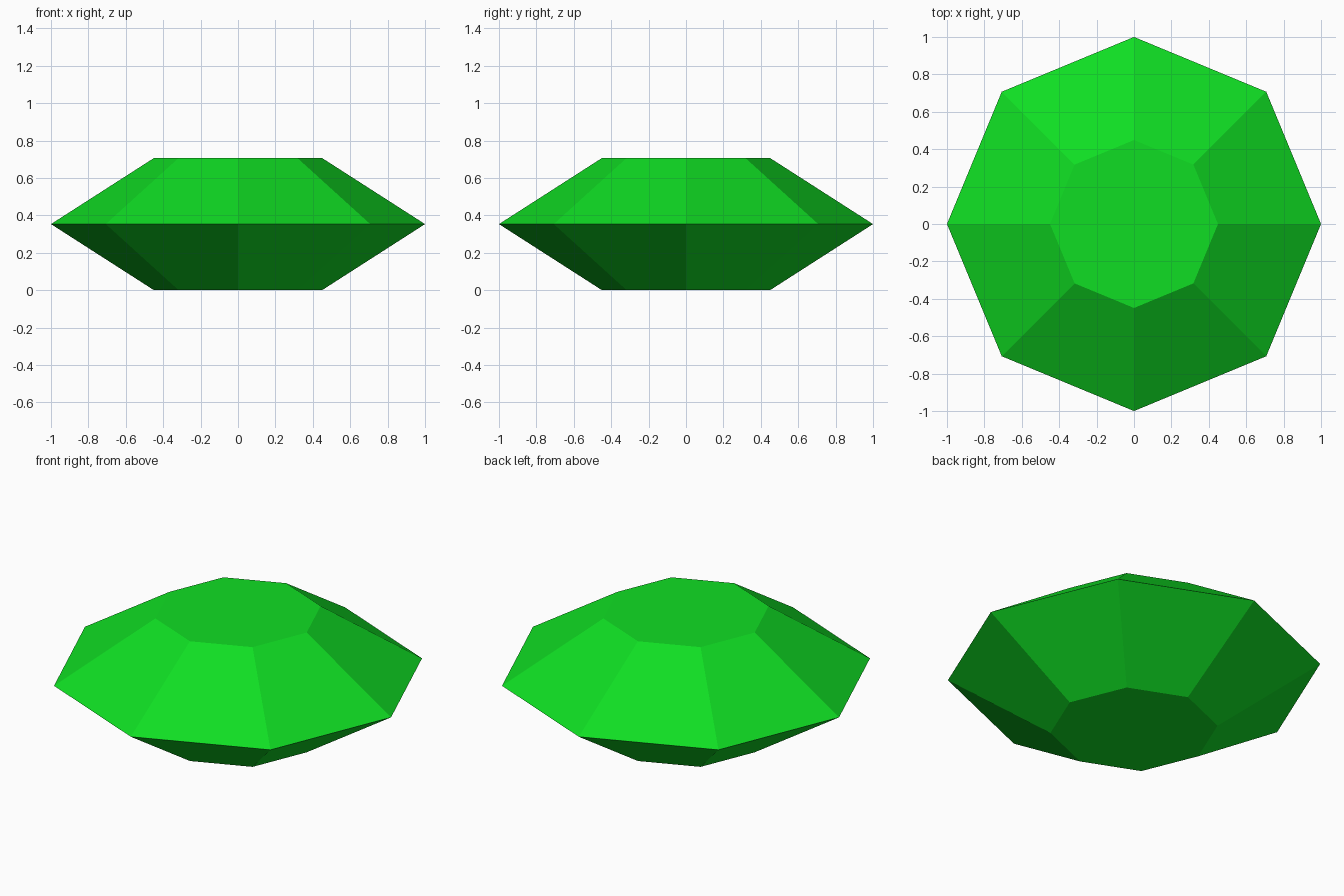
import bpy
import bmesh
from math import cos, sin, tau

cube = bpy.data.objects.get("Cube")
if cube:
    bpy.data.objects.remove(cube, do_unlink=True)

SIDES = 8
GIRDLE_RADIUS = 1.0
TABLE_RADIUS = 0.449
HALF_HEIGHT = 0.3535

# Single green gem colour
green = bpy.data.materials.new("gem_green")
green.use_nodes = True
colour = (0.005, 0.73, 0.017, 1.0)
green.diffuse_color = colour
green.node_tree.nodes["Principled BSDF"].inputs["Base Color"].default_value = colour


def ring(bm, radius, z):
    """Octagon of vertices with corners on the axes."""
    return [bm.verts.new((radius * cos(tau * i / SIDES),
                          radius * sin(tau * i / SIDES), z))
            for i in range(SIDES)]


def bridge(bm, lower, upper):
    """Band of flat facets between two rings."""
    for i in range(SIDES):
        j = (i + 1) % SIDES
        bm.faces.new((lower[i], lower[j], upper[j], upper[i]))


# Gem: bottom table, wide girdle, top table
bm = bmesh.new()
bottom = ring(bm, TABLE_RADIUS, 0.0)
girdle = ring(bm, GIRDLE_RADIUS, HALF_HEIGHT)
top = ring(bm, TABLE_RADIUS, 2 * HALF_HEIGHT)
bridge(bm, bottom, girdle)
bridge(bm, girdle, top)
bm.faces.new(top)
bm.faces.new(bottom[::-1])
bmesh.ops.recalc_face_normals(bm, faces=bm.faces[:])

mesh = bpy.data.meshes.new("gem")
bm.to_mesh(mesh)
bm.free()
mesh.materials.append(green)
gem = bpy.data.objects.new("gem", mesh)
bpy.context.collection.objects.link(gem)
